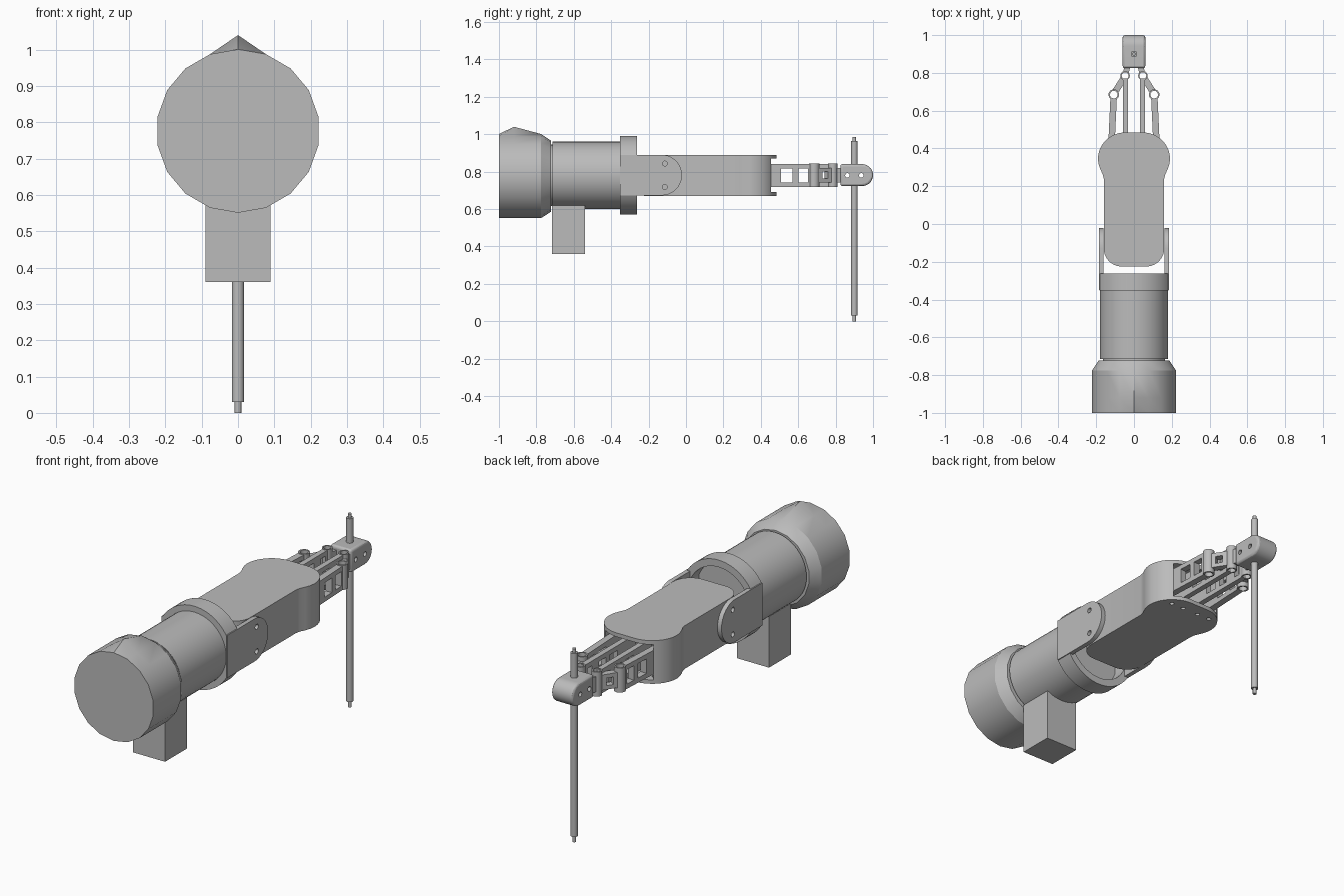
import bpy, bmesh, math
from mathutils import Vector, Matrix

if "Cube" in bpy.data.objects:
    bpy.data.objects.remove(bpy.data.objects["Cube"])

grey = bpy.data.materials.new("plain grey")
grey.use_nodes = True
grey.diffuse_color = (0.5, 0.5, 0.5, 1)
grey.node_tree.nodes["Principled BSDF"].inputs["Base Color"].default_value = (0.5, 0.5, 0.5, 1)

AXIS_Z = 0.78


def finish(name, bm, smooth=True):
    bmesh.ops.recalc_face_normals(bm, faces=bm.faces)
    mesh = bpy.data.meshes.new(name)
    bm.to_mesh(mesh)
    bm.free()
    mesh.materials.append(grey)
    obj = bpy.data.objects.new(name, mesh)
    bpy.context.collection.objects.link(obj)
    if smooth:
        smooth_shade(obj)
    return obj


def select(obj):
    bpy.ops.object.select_all(action='DESELECT')
    obj.select_set(True)
    bpy.context.view_layer.objects.active = obj


def smooth_shade(obj):
    select(obj)
    bpy.ops.object.shade_smooth_by_angle(angle=math.radians(30))


def loft(name, rings):
    """Skin matching rings of points and close both ends."""
    bm = bmesh.new()
    loops = [[bm.verts.new(p) for p in ring] for ring in rings]
    n = len(loops[0])
    for a, b in zip(loops, loops[1:]):
        for i in range(n):
            j = (i + 1) % n
            bm.faces.new((a[i], a[j], b[j], b[i]))
    bm.faces.new(loops[0])
    bm.faces.new(loops[-1])
    return finish(name, bm)


def prism(name, outline, axis, lo, hi):
    """Extrude a 2D outline along x, y or z."""
    place = {"x": lambda u, v, w: (w, u, v),
             "y": lambda u, v, w: (u, w, v),
             "z": lambda u, v, w: (u, v, w)}[axis]
    return loft(name, [[place(u, v, w) for u, v in outline] for w in (lo, hi)])


def arc(cu, cv, r, start, end, steps):
    return [(cu + r * math.cos(math.radians(start + (end - start) * i / steps)),
             cv + r * math.sin(math.radians(start + (end - start) * i / steps)))
            for i in range(steps + 1)]


def circle(cu, cv, r, n=24):
    return arc(cu, cv, r, 0, 360, n)[:-1]


def rect(u0, u1, v0, v1):
    return [(u0, v0), (u1, v0), (u1, v1), (u0, v1)]


def cut(obj, *cutters):
    for cutter in cutters:
        mod = obj.modifiers.new("cut", 'BOOLEAN')
        mod.operation = 'DIFFERENCE'
        mod.solver = 'EXACT'
        mod.object = cutter
        select(obj)
        bpy.ops.object.modifier_apply(modifier=mod.name)
        bpy.data.objects.remove(cutter)
    smooth_shade(obj)


# Faceted end cap with a raised point on top and a tapered shoulder
rings = []
for y, r in ((-1, 0.225), (-0.92, 0.225), (-0.775, 0.225), (-0.722, 0.19)):
    rings.append([(u, y, v) for u, v in arc(0, 0.776, r, 90, 430, 17)])
rings[1][0] = (0, -0.92, 1.04)
loft("end_cap", rings)
prism("cap_neck", circle(0, AXIS_Z, 0.165, 32), "y", -0.73, -0.70)

# Main barrel and the block hanging below it
prism("barrel", circle(0, AXIS_Z, 0.18, 48), "y", -0.714, -0.345)
prism("grip_block", rect(-0.09, 0.09, -0.716, -0.54), "z", 0.36, 0.62)

# Collar: a ring with flattened sides, open towards the arm
side = 30
collar_outline = arc(0, AXIS_Z, 0.21, side, 180 - side, 24) + arc(0, AXIS_Z, 0.21, 180 + side, 360 - side, 24)
collar = prism("collar", collar_outline, "y", -0.352, -0.263)
cut(collar, prism("cutter", circle(0, AXIS_Z, 0.174, 48), "y", -0.335, -0.2))

# Fork plates with rounded ends and two screw holes each
for s, label in ((1, "left"), (-1, "right")):
    outline = [(-0.35, 0.89), (-0.35, 0.673)] + arc(-0.13, 0.7815, 0.1085, -90, 90, 20)
    lo, hi = sorted((s * 0.162, s * 0.185))
    plate = prism(label + "_fork_plate", outline, "x", lo, hi)
    cut(plate, *[prism("cutter", circle(-0.113, z, 0.013), "x", lo - 0.02, hi + 0.02)
                 for z in (0.718, 0.843)])

# Forearm: rounded base, straight sides, bulbous head
half = (arc(0.065, -0.13, 0.095, -90, 0, 10)
        + [(0.16, 0.24), (0.165, 0.262), (0.177, 0.287), (0.187, 0.315)]
        + arc(0.05, 0.343, 0.141, 0, 90, 16))
forearm = prism("forearm", half + [(-x, y) for x, y in reversed(half)], "z", 0.67, 0.89)
cut(forearm,
    prism("cutter", rect(-0.135, 0.135, 0.35, 0.6), "z", 0.69, 0.87),
    *[prism("cutter", circle(x, 0.42, 0.011, 16), "z", 0.65, 0.70)
      for x in (-0.115, -0.045, 0.045, 0.115)])


def link(name, start, end, width, z0, z1, rail, rungs):
    """Ladder-shaped bar: two rails joined by rungs (fractions of its length)."""
    a, b = Vector(start), Vector(end)
    d = b - a
    turn = Matrix.Rotation(math.atan2(d.y, d.x), 4, 'Z')
    bm = bmesh.new()
    boxes = [(0, 1, z0, z0 + rail), (0, 1, z1 - rail, z1)]
    boxes += [(f, g, z0 + rail, z1 - rail) for f, g in rungs]
    for f, g, lo, hi in boxes:
        mid = a + d * (f + g) / 2
        size = Matrix.Diagonal((d.length * (g - f), width, hi - lo, 1))
        move = Matrix.Translation((mid.x, mid.y, (lo + hi) / 2))
        bmesh.ops.create_cube(bm, size=1, matrix=move @ turn @ size)
    return finish(name, bm, smooth=False)


def sleeve(name, x, y, r, hole):
    """Hollow hinge barrel."""
    obj = prism(name, circle(x, y, r), "z", 0.718, 0.843)
    cut(obj, prism("cutter", circle(x, y, hole), "z", 0.7, 0.86))


# Paired linkage bars and hinges
for s, label in ((1, "left"), (-1, "right")):
    link(label + "_outer_link", (s * 0.122, 0.36), (s * 0.108, 0.664), 0.034, 0.718, 0.84, 0.024,
         ((0, 0.48), (0.69, 0.79), (0.96, 1)))
    link(label + "_inner_link", (s * 0.045, 0.36), (s * 0.045, 0.77), 0.028, 0.718, 0.84, 0.024,
         ((0, 0.355), (0.51, 0.585), (0.72, 0.86), (0.95, 1)))
    link(label + "_diagonal_link", (s * 0.098, 0.703), (s * 0.056, 0.769), 0.034, 0.742, 0.82, 0.02,
         ((0, 0.25), (0.7, 1)))
    link(label + "_wrist_link", (s * 0.043, 0.802), (s * 0.033, 0.84), 0.03, 0.742, 0.82, 0.025, ((0, 1),))
    sleeve(label + "_outer_hinge", s * 0.107, 0.685, 0.028, 0.02)
    sleeve(label + "_inner_hinge", s * 0.047, 0.785, 0.025, 0.018)

# Rounded holder with cross holes
holder = prism("rod_holder", [(0.825, 0.84), (0.825, 0.723)] + arc(0.9415, 0.7815, 0.0585, -90, 90, 20),
               "x", -0.06, 0.06)
bevel = holder.modifiers.new("edge_round", 'BEVEL')
bevel.width = 0.012
bevel.segments = 3
bevel.limit_method = 'ANGLE'
select(holder)
bpy.ops.object.modifier_apply(modifier="edge_round")
cut(holder, *[prism("cutter", circle(y, AXIS_Z, 0.012), "x", -0.1, 0.1) for y in (0.863, 0.937)])

# Vertical rod with thin tips
prism("rod", circle(0, 0.9, 0.017), "z", 0.03, 0.965)
prism("rod_tips", circle(0, 0.9, 0.009, 16), "z", 0, 0.985)
